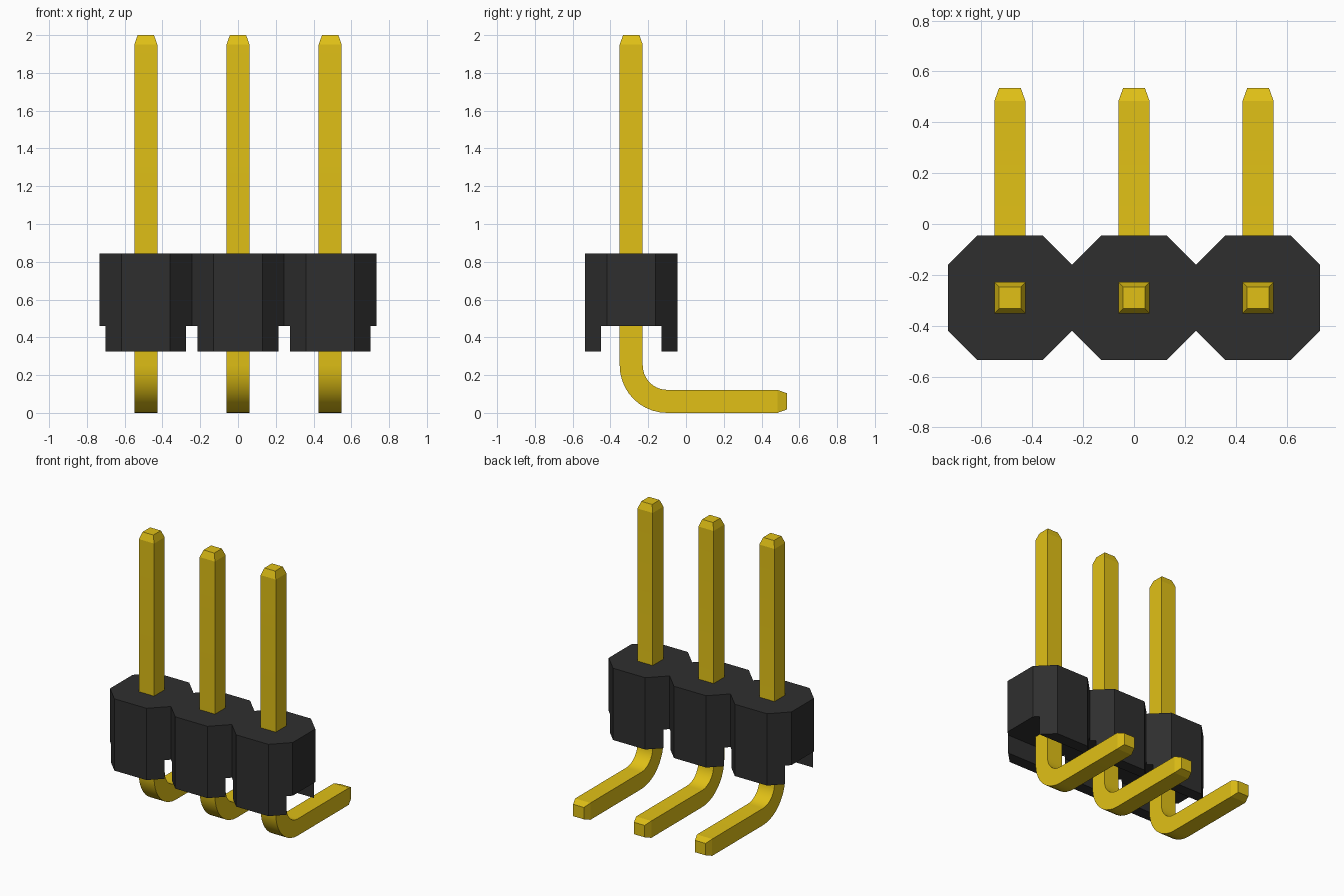
import bpy, bmesh
from math import sin, cos, pi

if "Cube" in bpy.data.objects:
    bpy.data.objects.remove(bpy.data.objects["Cube"])

PITCH, YC = 0.488, -0.29          # pin spacing, y of the pin row
HALF, CH = 0.244, 0.115           # octagon half width and corner chamfer
W, TIP = 0.061, 0.043             # pin half width, tip half width


def material(name, rgb):
    m = bpy.data.materials.new(name)
    m.diffuse_color = (*rgb, 1)
    m.use_nodes = True
    m.node_tree.nodes["Principled BSDF"].inputs["Base Color"].default_value = m.diffuse_color
    return m


def finish(bm, name, mat=None):
    bmesh.ops.recalc_face_normals(bm, faces=bm.faces)
    me = bpy.data.meshes.new(name)
    bm.to_mesh(me)
    bm.free()
    ob = bpy.data.objects.new(name, me)
    bpy.context.collection.objects.link(ob)
    if mat:
        me.materials.append(mat)
    return ob


def activate(ob):
    bpy.ops.object.select_all(action='DESELECT')
    ob.select_set(True)
    bpy.context.view_layer.objects.active = ob


def prism(name, outline, z0, z1, mat=None):
    bm = bmesh.new()
    face = bm.faces.new([bm.verts.new((x, y, z0)) for x, y in outline])
    ext = bmesh.ops.extrude_face_region(bm, geom=[face])
    top = [v for v in ext['geom'] if isinstance(v, bmesh.types.BMVert)]
    bmesh.ops.translate(bm, verts=top, vec=(0, 0, z1 - z0))
    return finish(bm, name, mat)


gold = material("gold", (0.75, 0.53, 0.008))
black = material("black_plastic", (0.028, 0.028, 0.028))

# Housing: three octagons joined side by side
flat = HALF - CH
front = [(-PITCH - HALF, YC - flat)]
for i in (-1, 0, 1):
    x = i * PITCH
    front += [(x - flat, YC - HALF), (x + flat, YC - HALF), (x + HALF, YC - flat)]
back = [(x, 2 * YC - y) for x, y in reversed(front)]
housing = prism("housing", front + back, 0.325, 0.845, black)

# Channel along the underside, leaving a row of feet front and back
cutter = prism("channel_cutter",
               [(-1, -0.449), (1, -0.449), (1, -0.131), (-1, -0.131)], 0.2, 0.46)
cutter.hide_render = True
mod = housing.modifiers.new("channel", 'BOOLEAN')
mod.operation, mod.solver, mod.object = 'DIFFERENCE', 'EXACT', cutter
activate(housing)
bpy.ops.object.modifier_apply(modifier="channel")
bpy.data.objects.remove(cutter)

# Pin path: (y, z, bend angle, half width), from top tip round to rear tip
R, SEG = 0.19, 10
cy, cz = YC + R, W + R
path = [(YC, 2.0, 0, TIP), (YC, 1.95, 0, W)]
for k in range(SEG + 1):
    a = k / SEG * pi / 2
    path.append((cy - R * cos(a), cz - R * sin(a), a, W))
path += [(0.484, W, pi / 2, W), (0.534, W, pi / 2, TIP)]


def pin(name, x):
    bm = bmesh.new()
    rings = []
    for y, z, a, h in path:
        rings.append([bm.verts.new((x + sx * h, y + s * h * cos(a), z + s * h * sin(a)))
                      for sx, s in ((-1, -1), (1, -1), (1, 1), (-1, 1))])
    for r, q in zip(rings, rings[1:]):
        for j in range(4):
            k = (j + 1) % 4
            bm.faces.new((r[j], r[k], q[k], q[j]))
    bm.faces.new(rings[0])
    bm.faces.new(rings[-1])
    activate(finish(bm, name, gold))
    bpy.ops.object.shade_smooth_by_angle(angle=0.26)


for side, i in (("left", -1), ("middle", 0), ("right", 1)):
    pin(side + "_pin", i * PITCH)
